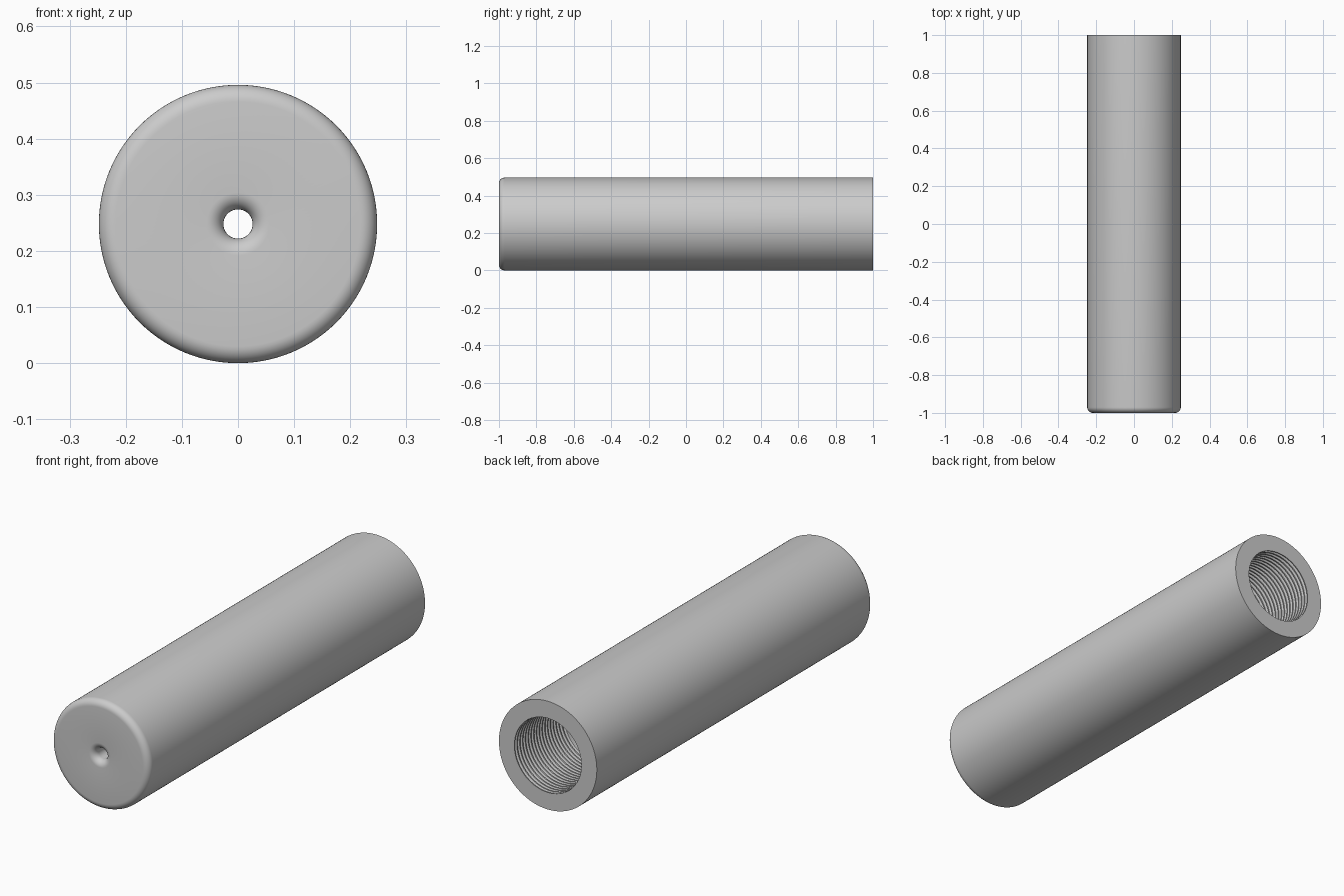
import bpy, bmesh, math

cube = bpy.data.objects.get("Cube")
if cube:
    bpy.data.objects.remove(cube, do_unlink=True)

R = 0.248        # outer radius, also the height of the axis
BORE = 0.17      # radius of the open rear bore
HOLE = 0.026     # radius of the front hole
FILLET = 0.03
STEPS = 128


def arc(cr, cy, rad, a0, a1, n=8):
    """Points (radius, y) along a quarter round."""
    angles = [math.radians(a0 + (a1 - a0) * i / n) for i in range(n + 1)]
    return [(cr + rad * math.cos(a), cy + rad * math.sin(a)) for a in angles]


def lathe(name, profile, material):
    """Spin a closed (radius, y) profile around the long axis."""
    bm = bmesh.new()
    rings = []
    for r, y in profile:
        rings.append([bm.verts.new((r * math.cos(t), y, R + r * math.sin(t)))
                      for t in (2 * math.pi * k / STEPS for k in range(STEPS))])
    for i, a in enumerate(rings):
        b = rings[(i + 1) % len(rings)]
        for k in range(STEPS):
            j = (k + 1) % STEPS
            bm.faces.new((a[k], a[j], b[j], b[k]))
    bmesh.ops.recalc_face_normals(bm, faces=bm.faces)
    mesh = bpy.data.meshes.new(name)
    bm.to_mesh(mesh)
    bm.free()
    mesh.materials.append(material)
    obj = bpy.data.objects.new(name, mesh)
    bpy.context.collection.objects.link(obj)
    bpy.ops.object.select_all(action='DESELECT')
    obj.select_set(True)
    bpy.context.view_layer.objects.active = obj
    bpy.ops.object.shade_smooth_by_angle(angle=math.radians(30))
    return obj


grey = bpy.data.materials.new("plain grey")
grey.use_nodes = True
grey.diffuse_color = (0.6, 0.6, 0.6, 1)
grey.node_tree.nodes["Principled BSDF"].inputs["Base Color"].default_value = (0.6, 0.6, 0.6, 1)

# Front hole with a rounded mouth, front face and rounded outer edge
profile = arc(HOLE + FILLET, -1 + FILLET, FILLET, 180, 270)
profile += arc(R - FILLET, -1 + FILLET, FILLET, -90, 0)

# Straight outer wall and flat rear rim
profile += [(R, 1), (BORE, 1)]

# Screw thread grooves inside the rear bore
pitch, turns = 0.02, 18
for i in range(turns):
    y = 1 - i * pitch
    profile += [(BORE, y - 0.2 * pitch),
                (BORE + 0.012, y - 0.5 * pitch),
                (BORE + 0.012, y - 0.6 * pitch),
                (BORE, y - 0.9 * pitch)]

# Smooth chamber and the inside of the front wall
profile += [(BORE, -0.9), (HOLE, -0.9)]

lathe("threaded_tube", profile, grey)
